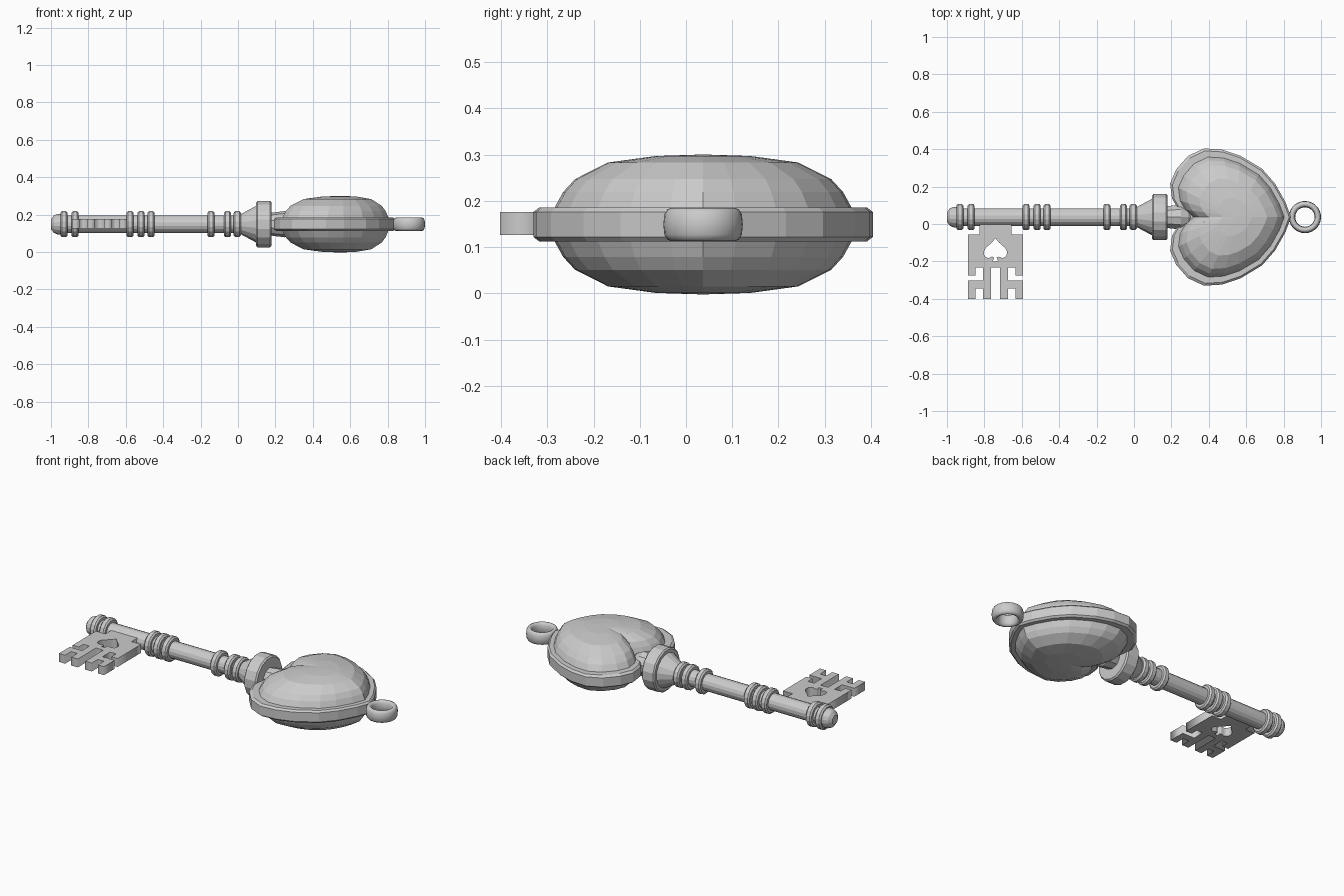
import bpy, bmesh, math

if "Cube" in bpy.data.objects:
    bpy.data.objects.remove(bpy.data.objects["Cube"])

CY, CZ = 0.037, 0.149          # common axis of the key


def make_object(name, bm):
    bmesh.ops.recalc_face_normals(bm, faces=bm.faces)
    me = bpy.data.meshes.new(name)
    bm.to_mesh(me)
    bm.free()
    ob = bpy.data.objects.new(name, me)
    bpy.context.collection.objects.link(ob)
    return ob


def loft(name, loops, closed=False, caps=True, triangulate=False):
    """Skin a list of equal-length point loops."""
    bm = bmesh.new()
    rows = [[bm.verts.new(p) for p in lp] for lp in loops]
    n = len(rows[0])
    pairs = list(zip(rows, rows[1:])) + ([(rows[-1], rows[0])] if closed else [])
    for a, b in pairs:
        for i in range(n):
            j = (i + 1) % n
            bm.faces.new((a[i], a[j], b[j], b[i]))
    if caps and not closed:
        bm.faces.new(rows[0])
        bm.faces.new(rows[-1])
    if triangulate:
        bmesh.ops.triangulate(bm, faces=bm.faces)
    return make_object(name, bm)


def lathe_x(name, profile, sides=16):
    """Turn (x, radius) pairs round the key axis."""
    angles = [2 * math.pi * (i + 0.5) / sides for i in range(sides)]
    return loft(name, [[(x, CY + r * math.cos(a), CZ + r * math.sin(a)) for a in angles]
                       for x, r in profile])


# Shaft with a rounded tip
lathe_x("shaft", [(-1.0, 0.026), (-0.985, 0.047), (-0.965, 0.056), (-0.945, 0.056),
                  (-0.94, 0.048), (0.05, 0.048)])

# Turned rings along the shaft
for k, x in enumerate((-0.931, -0.871, -0.577, -0.518, -0.465, -0.145, -0.056, -0.004)):
    lathe_x(f"shaft_ring_{k + 1}", [(x - 0.019, 0.046), (x - 0.019, 0.062), (x - 0.011, 0.071),
                                    (x + 0.011, 0.071), (x + 0.019, 0.062), (x + 0.019, 0.046)])

# Flared collar and the neck that enters the heart
lathe_x("collar", [(0.01, 0.052), (0.097, 0.1), (0.097, 0.118), (0.104, 0.126),
                   (0.172, 0.126), (0.18, 0.118), (0.18, 0.06)])
lathe_x("neck", [(0.17, 0.06), (0.2, 0.064), (0.25, 0.07), (0.29, 0.05), (0.32, 0.02)], 10)

# Heart outline: one half, mirrored
half = [(0.235, 0.045), (0.203, 0.10), (0.193, 0.18), (0.225, 0.254), (0.289, 0.327),
        (0.374, 0.367), (0.47, 0.361), (0.567, 0.329), (0.684, 0.259), (0.754, 0.179),
        (0.81, 0.08)]
heart = [(0.285, 0)] + half + [(0.84, 0)] + [(x, -y) for x, y in reversed(half)]


def heart_loop(s, dz):
    return [(0.55 + (x - 0.55) * s, CY + y * s, CZ + dz) for x, y in heart]


# Bevelled heart rim
loft("heart_rim", [heart_loop(s, z) for s, z in (
    (0.85, -0.037), (0.965, -0.037), (1, -0.027), (1, 0.027), (0.965, 0.037), (0.85, 0.037))],
    closed=True)

# Puffed faceted heart, domed on both faces
dome = [(0.885, 0.03), (0.825, 0.07), (0.755, 0.098), (0.56, 0.134), (0.28, 0.148), (0.03, 0.151)]
loft("heart_body", [heart_loop(s, -z) for s, z in reversed(dome)] +
     [heart_loop(s, z) for s, z in dome], triangulate=True)

# Hanging loop with a tall rounded section
section = [(0.017 * math.cos(t), 0.036 * math.copysign(abs(math.sin(t)) ** 0.7, math.sin(t)))
           for t in (2 * math.pi * i / 12 for i in range(12))]
ring = loft("hanging_loop", [[(0.914 + (0.069 + r) * math.cos(a), CY + (0.069 + r) * math.sin(a), CZ + z)
                              for r, z in section]
                             for a in (2 * math.pi * i / 28 for i in range(28))], closed=True)
for p in ring.data.polygons:
    p.use_smooth = True

# Key bit: toothed plate with a spade-shaped hole, half outlines mirrored
BX = -0.741
plate = [(0.085, 0.01), (0.085, -0.057), (0.147, -0.057), (0.147, -0.275), (0.107, -0.275),
         (0.107, -0.232), (0.067, -0.232), (0.067, -0.302), (0.147, -0.302), (0.147, -0.402),
         (0.107, -0.402), (0.107, -0.345), (0.067, -0.345), (0.067, -0.402), (0.024, -0.402),
         (0.024, -0.232)]
spade = [(0.02, -0.1), (0.052, -0.128), (0.063, -0.15), (0.058, -0.173), (0.038, -0.183),
         (0.018, -0.174), (0.007, -0.18), (0.014, -0.2)]
outlines = [plate + [(-x, y) for x, y in reversed(plate)],
            [(0, -0.076)] + spade + [(-x, y) for x, y in reversed(spade)]]
cu = bpy.data.curves.new("key_bit", 'CURVE')
cu.dimensions = '2D'
cu.fill_mode = 'BOTH'
cu.extrude = 0.025
for pts in outlines:
    sp = cu.splines.new('POLY')
    sp.points.add(len(pts) - 1)
    for p, (x, y) in zip(sp.points, pts):
        p.co = (BX + x, y, 0, 1)
    sp.use_cyclic_u = True
bit = bpy.data.objects.new("key_bit", cu)
bit.location.z = CZ + 0.002
bpy.context.collection.objects.link(bit)
bpy.context.view_layer.objects.active = bit
bit.select_set(True)
bpy.ops.object.convert(target='MESH')
